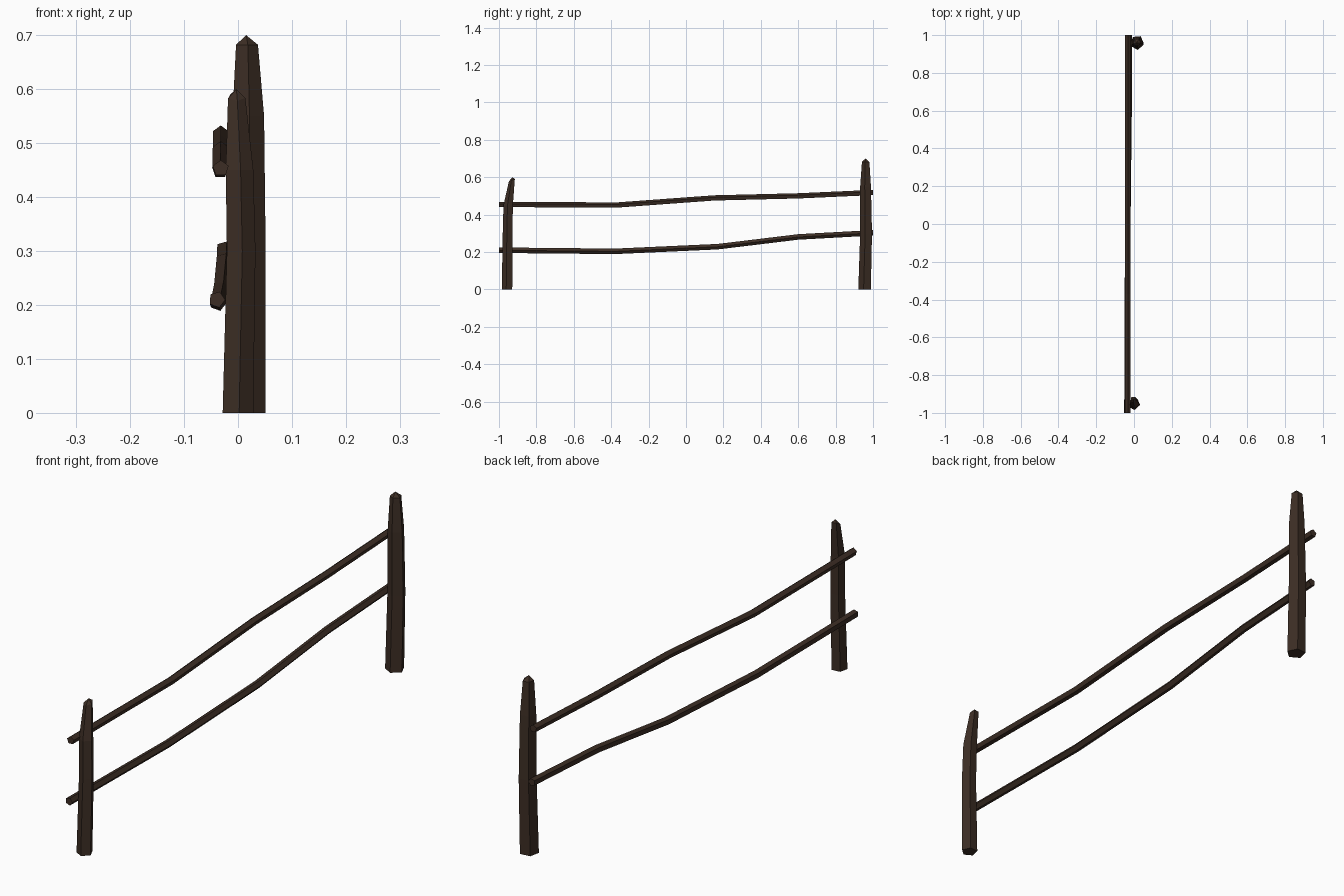
import bpy, bmesh, math

if "Cube" in bpy.data.objects:
    bpy.data.objects.remove(bpy.data.objects["Cube"])

wood = bpy.data.materials.new("dark_brown_wood")
wood.diffuse_color = (0.046, 0.027, 0.018, 1)
wood.use_nodes = True
wood.node_tree.nodes["Principled BSDF"].inputs["Base Color"].default_value = wood.diffuse_color


def loft(name, rings, apex=None):
    """Join rings of points into a closed flat-shaded prism, optionally pointed."""
    bm = bmesh.new()
    loops = [[bm.verts.new(p) for p in ring] for ring in rings]
    n = len(loops[0])
    for a, b in zip(loops, loops[1:]):
        for i in range(n):
            j = (i + 1) % n
            bm.faces.new((a[i], a[j], b[j], b[i]))
    bm.faces.new(loops[0])
    if apex:
        tip = bm.verts.new(apex)
        for i in range(n):
            bm.faces.new((loops[-1][i], loops[-1][(i + 1) % n], tip))
    else:
        bm.faces.new(loops[-1])
    bmesh.ops.recalc_face_normals(bm, faces=bm.faces)
    mesh = bpy.data.meshes.new(name)
    bm.to_mesh(mesh)
    bm.free()
    mesh.materials.append(wood)
    obj = bpy.data.objects.new(name, mesh)
    bpy.context.collection.objects.link(obj)
    return obj


def pentagon(r, turn):
    return [(r * math.cos(math.radians(turn + 72 * i)),
             r * math.sin(math.radians(turn + 72 * i))) for i in range(5)]


def post(name, sections, apex, tilt):
    # sections: centre x, centre y, z, radius; the top ring is tilted along y
    rings = []
    for k, (x, y, z, r) in enumerate(sections):
        t = tilt if k == len(sections) - 1 else 0
        rings.append([(x + u, y + v, z + t * v) for u, v in pentagon(r, -12)])
    loft(name, rings, apex)


def rail(name, path, r, turn):
    loft(name, [[(x + u, y, z + v) for u, v in pentagon(r, turn)]
                for x, y, z in path])


# Posts
post("short_post", [(-0.001, -0.955, 0, 0.030), (0.005, -0.952, 0.30, 0.028),
                    (0.002, -0.949, 0.45, 0.027), (-0.003, -0.930, 0.585, 0.017)],
     (-0.003, -0.928, 0.60), 0.4)
post("tall_post", [(0.016, 0.957, 0, 0.036), (0.018, 0.965, 0.30, 0.034),
                   (0.018, 0.962, 0.55, 0.031), (0.016, 0.962, 0.682, 0.0215)],
     (0.015, 0.960, 0.70), 0)

# Rails
rail("upper_rail", [(-0.032, -1, 0.453), (-0.033, -0.37, 0.450), (-0.032, 0.15, 0.488),
                    (-0.032, 0.60, 0.499), (-0.032, 1, 0.517)], 0.0155, 90)
rail("lower_rail", [(-0.039, -1, 0.210), (-0.037, -0.38, 0.204), (-0.032, 0.17, 0.229),
                    (-0.027, 0.60, 0.281), (-0.026, 1, 0.303)], 0.0155, 70)
